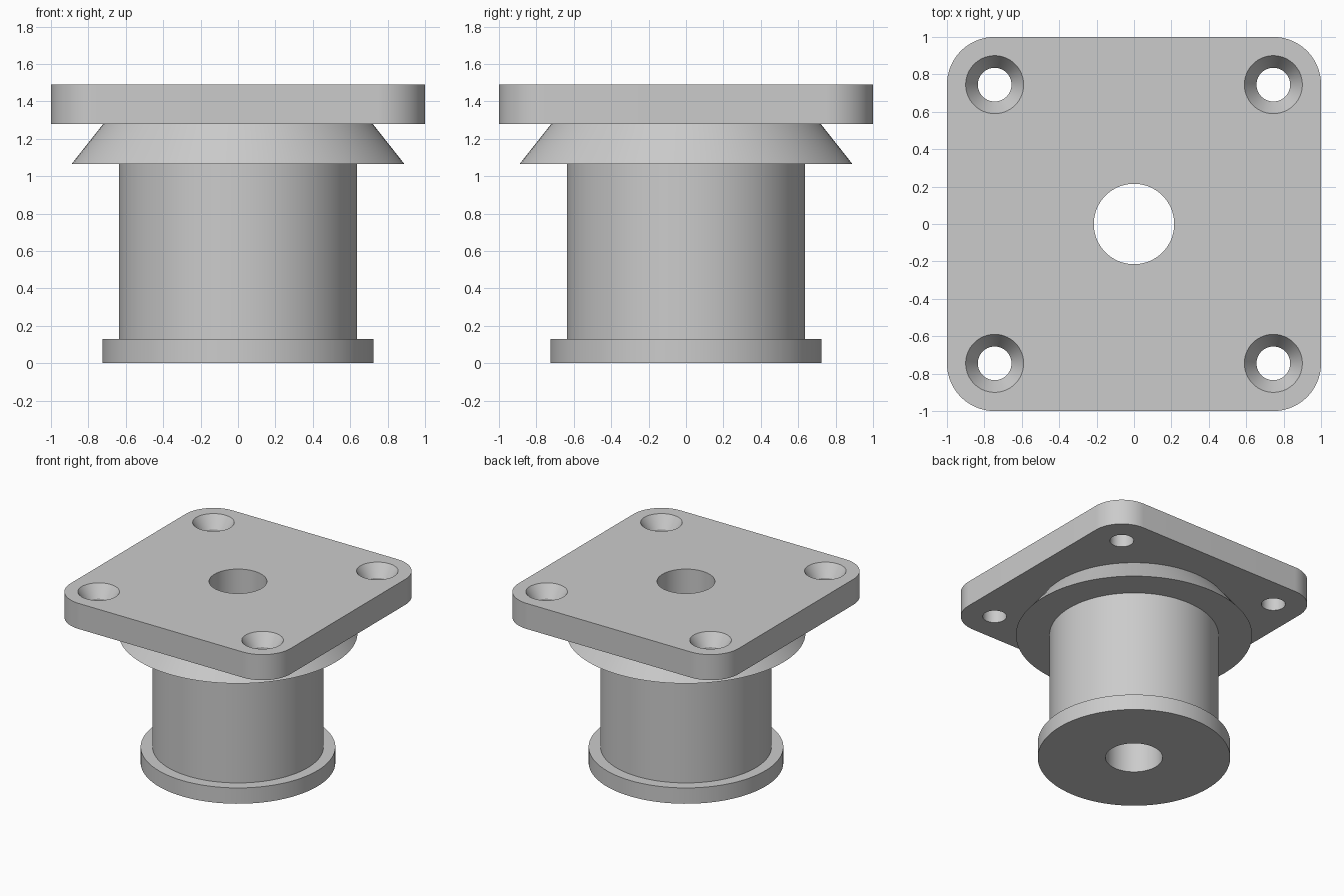
import bpy, bmesh, math

cube = bpy.data.objects.get("Cube")
if cube:
    bpy.data.objects.remove(cube, do_unlink=True)

SEGMENTS = 96
BORE = 0.215
BASE_TOP, COLLAR_LOW, PLATE_LOW, PLATE_TOP = 0.13, 1.065, 1.28, 1.49
HOLE = 0.745            # hole centre, also the centre of each corner arc

grey = bpy.data.materials.new("plain grey")
grey.use_nodes = True
colour = (0.6, 0.6, 0.6, 1)
grey.diffuse_color = colour
grey.node_tree.nodes["Principled BSDF"].inputs["Base Color"].default_value = colour


def make_object(name, bm):
    bmesh.ops.recalc_face_normals(bm, faces=bm.faces)
    mesh = bpy.data.meshes.new(name)
    bm.to_mesh(mesh)
    bm.free()
    mesh.materials.append(grey)
    obj = bpy.data.objects.new(name, mesh)
    bpy.context.collection.objects.link(obj)
    return obj


def lathe(name, profile, location=(0, 0, 0)):
    """Spin a closed (radius, height) profile about the z axis."""
    bm = bmesh.new()
    verts = [bm.verts.new((r, 0, z)) for r, z in profile]
    edges = [bm.edges.new((v, verts[i - 1])) for i, v in enumerate(verts)]
    bmesh.ops.spin(bm, geom=verts + edges, cent=(0, 0, 0), axis=(0, 0, 1),
                   angle=math.tau, steps=SEGMENTS, use_merge=True)
    bmesh.ops.remove_doubles(bm, verts=bm.verts, dist=1e-5)
    bmesh.ops.dissolve_degenerate(bm, edges=bm.edges, dist=1e-5)
    obj = make_object(name, bm)
    obj.location = location
    return obj


def shade(obj):
    bpy.ops.object.select_all(action='DESELECT')
    obj.select_set(True)
    bpy.context.view_layer.objects.active = obj
    bpy.ops.object.shade_smooth_by_angle(angle=math.radians(30))


# Bored spool: base flange and straight barrel
spool = lathe("spool", [(BORE, 0), (0.725, 0), (0.725, BASE_TOP), (0.637, BASE_TOP),
                        (0.637, COLLAR_LOW), (BORE, COLLAR_LOW)])
# Flared collar under the plate
collar = lathe("flared_collar", [(BORE, COLLAR_LOW), (0.89, COLLAR_LOW),
                                 (0.72, PLATE_LOW), (BORE, PLATE_LOW)])

# Square mounting plate with rounded corners
bm = bmesh.new()
outline = []
for k, (sx, sy) in enumerate([(1, 1), (-1, 1), (-1, -1), (1, -1)]):
    for i in range(25):
        a = (k + i / 24) * math.pi / 2
        outline.append(bm.verts.new((sx * HOLE + (1 - HOLE) * math.cos(a),
                                     sy * HOLE + (1 - HOLE) * math.sin(a), PLATE_LOW)))
face = bm.faces.new(outline)
top = bmesh.ops.extrude_face_region(bm, geom=[face])["geom"]
bmesh.ops.translate(bm, vec=(0, 0, PLATE_TOP - PLATE_LOW),
                    verts=[v for v in top if isinstance(v, bmesh.types.BMVert)])
plate = make_object("mounting_plate", bm)

# Centre bore and four countersunk screw holes
low, high = PLATE_LOW - 0.1, PLATE_TOP + 0.1
cutters = [lathe("bore_cutter", [(0, low), (BORE, low), (BORE, high), (0, high)])]
for sx in (-1, 1):
    for sy in (-1, 1):
        cutters.append(lathe("screw_cutter", [
            (0, low), (0.09, low), (0.09, PLATE_TOP - 0.1), (0.155, PLATE_TOP),
            (0.155, high), (0, high)], (sx * HOLE, sy * HOLE, 0)))
bpy.context.view_layer.objects.active = plate
for cutter in cutters:
    cutter.hide_render = True
    mod = plate.modifiers.new("hole", 'BOOLEAN')
    mod.operation = 'DIFFERENCE'
    mod.solver = 'EXACT'
    mod.object = cutter
    bpy.ops.object.modifier_apply(modifier=mod.name)
    bpy.data.objects.remove(cutter, do_unlink=True)

for part in (spool, collar, plate):
    shade(part)
